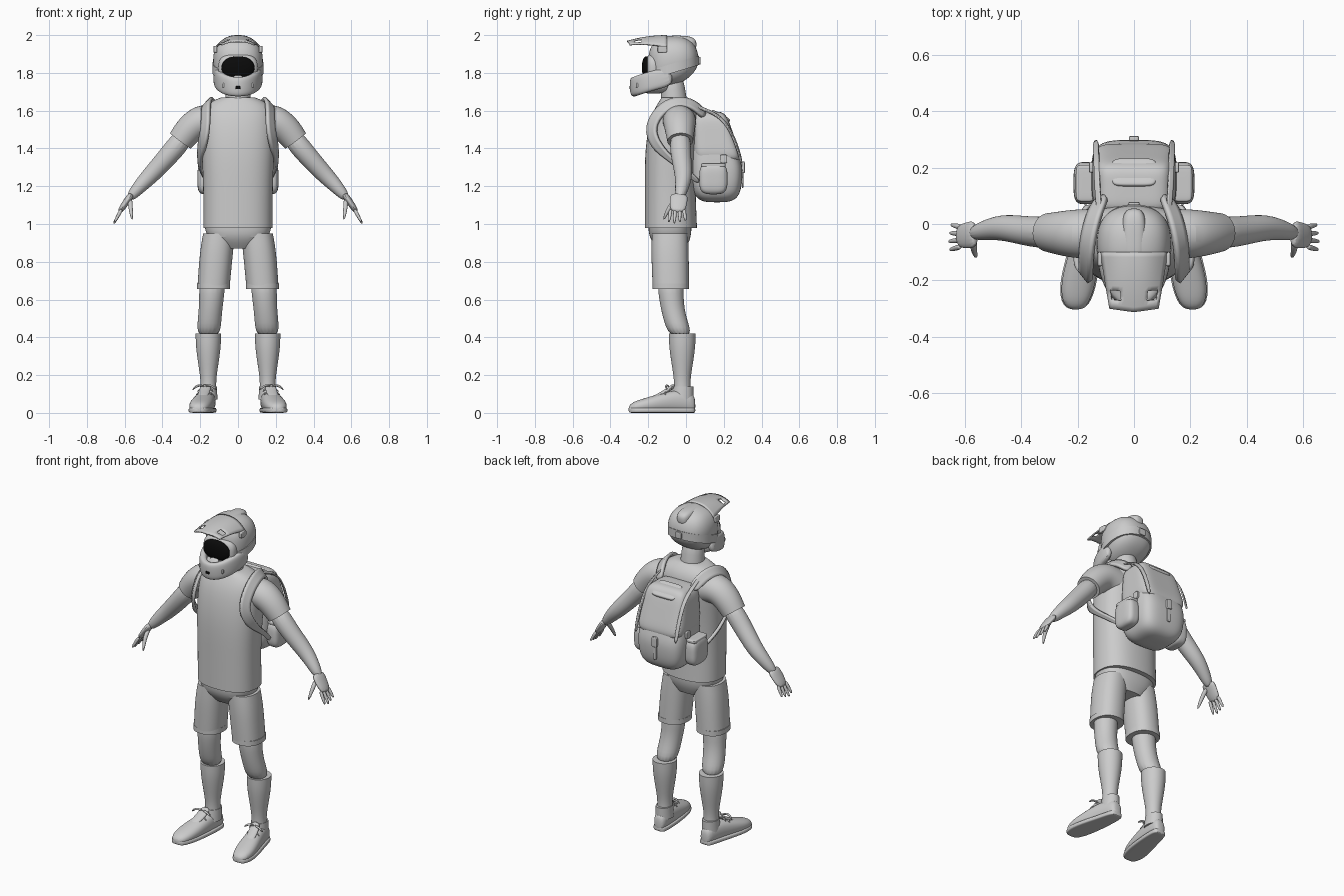
import bpy, bmesh, math
from mathutils import Vector, Matrix

cube = bpy.data.objects.get("Cube")
if cube:
    bpy.data.objects.remove(cube)


def material(name, value):
    made = bpy.data.materials.new(name)
    made.use_nodes = True
    colour = (value, value, value, 1)
    made.diffuse_color = colour
    made.node_tree.nodes["Principled BSDF"].inputs["Base Color"].default_value = colour
    return made


GREY = material("plain grey", .6)
BLACK = material("lens black", .003)
ACROSS, ALONG, UP = Matrix.Identity(3)


def finish(name, bm, mat=GREY, mirror=False, smooth=2, warp=None, thickness=0):
    """Turn a bmesh into a smooth object, optionally mirrored across x."""
    if warp:
        for vert in bm.verts:
            warp(vert.co)
    bmesh.ops.recalc_face_normals(bm, faces=bm.faces)
    mesh = bpy.data.meshes.new(name)
    bm.to_mesh(mesh)
    bm.free()
    mesh.materials.append(mat)
    part = bpy.data.objects.new(name, mesh)
    bpy.context.collection.objects.link(part)
    if mirror:
        part.modifiers.new("Mirror", "MIRROR").use_mirror_merge = False
    if smooth:
        subdivision = part.modifiers.new("Subdivision", "SUBSURF")
        subdivision.levels = subdivision.render_levels = smooth
    if thickness:
        solidify = part.modifiers.new("Solidify", "SOLIDIFY")
        solidify.thickness = thickness
        solidify.offset = 0
    bpy.ops.object.select_all(action="DESELECT")
    part.select_set(True)
    bpy.context.view_layer.objects.active = part
    bpy.ops.object.shade_smooth_by_angle(angle=math.radians(40))


def power(value, exponent):
    return math.copysign(abs(value) ** exponent, value)


def tube(name, rings, side=ALONG, axis=None, wide=1, square=2, count=16, crisp=False, **options):
    """Loft rings (x, y, z, radius[, radius along side])."""
    bm = bmesh.new()
    crease = bm.edges.layers.float.new("crease_edge")
    centres = [Vector(ring[:3]) for ring in rings]
    loops = []
    for i, ring in enumerate(rings):
        before, after = centres[max(i - 1, 0)], centres[min(i + 1, len(rings) - 1)]
        direction = axis or (after - before).normalized()
        v = (side - direction * side.dot(direction)).normalized()
        u = v.cross(direction) * ring[3]
        v *= ring[4] if len(ring) > 4 else ring[3] * wide
        angles = [math.tau * k / count for k in range(count)]
        loops.append([bm.verts.new(centres[i] + u * power(math.cos(a), 2 / square)
                                   + v * power(math.sin(a), 2 / square)) for a in angles])
    for low, high in zip(loops, loops[1:]):
        for k in range(count):
            bm.faces.new((low[k - 1], low[k], high[k], high[k - 1]))
    for loop in (loops[0], loops[-1]):
        for edge in bm.faces.new(loop).edges:
            edge[crease] = float(crisp)
    finish(name, bm, **options)


def stack(name, rows, **options):
    """Loft upright rows (z, front y, back y, half width)."""
    tube(name, [(0, (front + back) / 2, z, width, (back - front) / 2) for z, front, back, width in rows],
         axis=UP, crisp=True, count=20, **options)


def pebble(name, place, size, square=6, tilt=0, **options):
    """Rounded solid of the given half sizes: an ellipsoid at square 2, a box when higher."""
    bm = bmesh.new()
    bmesh.ops.create_cube(bm, size=2)
    bmesh.ops.subdivide_edges(bm, edges=bm.edges[:], cuts=9, use_grid_fill=True)
    for vert in bm.verts:
        vert.co /= sum(abs(c) ** square for c in vert.co) ** (1 / square)
    bm.transform(Matrix.Translation(place) @ Matrix.Rotation(tilt, 4, "X") @ Matrix.Diagonal((*size, 1)))
    finish(name, bm, smooth=1, **options)


def strap(name, points, half_width, thickness):
    """Flat strap facing away from the middle of the chest; half_width is a rule on height."""
    bm = bmesh.new()
    path, pairs = [Vector(p) for p in points], []
    for i, point in enumerate(path):
        direction = path[min(i + 1, len(path) - 1)] - path[max(i - 1, 0)]
        outward = point - Vector((0, -.07, 1.5))
        edge = direction.cross(outward).normalized() * half_width(point.z)
        pairs.append((bm.verts.new(point + edge), bm.verts.new(point - edge)))
    for (a, b), (c, d) in zip(pairs, pairs[1:]):
        bm.faces.new((a, b, d, c))
    finish(name, bm, mirror=True, thickness=thickness)


# Shirt and neck
stack("shirt_body", [(.98, -.22, .06, .186), (1.2, -.22, .05, .185), (1.4, -.22, .06, .195),
                     (1.57, -.19, .08, .2), (1.64, -.15, .05, .17), (1.67, -.13, .01, .09)], square=2.4)
tube("neck", [(0, -.06, 1.6, .08), (0, -.065, 1.68, .065), (0, -.08, 1.8, .065)])
tube("shirt_sleeve", [(.12, -.035, 1.54, .09), (.2, -.035, 1.55, .09), (.26, -.033, 1.5, .08),
                      (.305, -.03, 1.44, .07)], crisp=True, mirror=True)

# Arms and hands
tube("arm", [(.27, -.03, 1.48, .06), (.36, -.03, 1.37, .055), (.46, -.01, 1.26, .048),
             (.52, -.02, 1.2, .038), (.58, -.035, 1.13, .024)], mirror=True)
tube("palm", [(.56, -.035, 1.16, .02), (.59, -.04, 1.12, .018), (.63, -.045, 1.06, .016)],
     wide=2.6, mirror=True)
for i, finger in enumerate(("index", "middle", "ring", "little")):
    y = -.08 + i * .023
    length = .08 - .008 * abs(i - 1)
    tube(finger + "_finger", [(.615 + length * t * .55, y * (1 + t * .3) + t * .012, 1.08 - length * t, .012 - t * .005)
                              for t in (0, .5, 1)], count=8, mirror=True)
tube("thumb", [(.57, -.05, 1.13, .015), (.57, -.09, 1.09, .013), (.56, -.12, 1.02, .007)], count=8, mirror=True)

# Shorts, legs and socks
stack("shorts_waist", [(.87, -.15, 0, .1), (.93, -.2, .03, .17), (1, -.2, .03, .18)], square=2.5)
tube("shorts_leg", [(.1, -.085, .95, .086), (.115, -.085, .85, .09), (.13, -.08, .66, .087)],
     axis=UP, wide=1.13, square=2.3, crisp=True, mirror=True)
tube("shorts_hem", [(.13, -.08, z, .09) for z in (.685, .655)],
     axis=UP, wide=1.1, square=2.3, crisp=True, mirror=True)
tube("leg", [(.135, -.08, .72, .075), (.14, -.08, .6, .065), (.15, -.06, .5, .063), (.157, -.025, .4, .066)],
     axis=UP, mirror=True)
tube("sock", [(.157, -.02, z, radius) for z, radius in ((.42, .069), (.35, .068), (.26, .055), (.17, .04), (.1, .045))],
     axis=UP, wide=1.05, crisp=True, mirror=True)

# Shoes: splayed outward towards the toe
foot = [(.05, .02, .035), (.035, .04, .055), (-.05, .05, .065), (-.2, .066, .042), (-.28, .05, .03), (-.305, .02, .018)]


def splay(co):
    co.x += min(.05, max(0, -co.y) * .2)


tube("shoe_upper", [(.157, y, height, width, height) for y, width, height in foot],
     side=UP, axis=-ALONG, square=2.3, mirror=True, warp=splay)
tube("shoe_sole", [(.157, y, .014, width + .004, .014) for y, width, height in foot],
     side=UP, axis=-ALONG, square=5, mirror=True, warp=splay)
tube("shoe_collar", [(.157, -.02, .07, .05), (.157, -.015, .14, .046)], axis=UP, wide=1.2, crisp=True, mirror=True)
tube("shoe_tongue", [(.157, -.06, .15, .03), (.157, -.1, .115, .03), (.157, -.18, .075, .03)],
     side=UP, wide=.4, mirror=True, warp=splay)
for i in range(4):
    tube(f"lace_{i + 1}", [(.157 + s * .022, -.08 - i * .03, .139 - i * .017 - .007 * s * s, .005)
                           for s in (-2, -1, 0, 1, 2)], count=6, mirror=True, warp=splay)
for place, s in (("inner", -1), ("outer", 1)):
    tube(f"lace_bow_{place}", [(.157, -.09, .14, .006), (.157 + s * .035, -.11, .15, .008),
                               (.157 + s * .065, -.1, .12, .005)], count=6, mirror=True, warp=splay)


# Helmet shell and goggle strap
def droop(co):
    co.z += .3 * (co.y + .06) * max(0, min(1, (1.9 - co.z) / .15))


def rise(co):
    co.z += .3 * (co.y + .07)


pebble("helmet_shell", (0, -.067, 1.865), (.132, .133, .13), square=2.4, warp=droop)
stack("goggle_strap", [(z, -.205, .072, .137) for z in (1.8, 1.85)], square=2.2, warp=rise)
pebble("rear_buckle", (0, .07, 1.865), (.02, .008, .02))
pebble("crown_ridge", (0, -.05, 1.95), (.045, .105, .047), square=3)

# Chin bar wraps around the jaw and dips to the front
sweep = [math.pi * (k / 8 - .5) for k in range(9)]
tube("chin_bar", [(.112 * math.sin(a), -.07 - .21 * math.cos(a) ** .8, 1.785 - .06 * math.cos(a), .023, .052)
                  for a in sweep], side=UP, square=3)
pebble("chin_liner", (0, -.17, 1.735), (.085, .09, .045), square=2.5)
pebble("mouth_vent", (0, -.285, 1.722), (.022, .01, .02))
pebble("mouth_vent_opening", (0, -.295, 1.722), (.013, .004, .008), mat=BLACK)
pebble("cheek_vent", (.068, -.255, 1.735), (.015, .01, .013), mirror=True)

# Goggles
pebble("goggle_frame", (0, -.17, 1.825), (.105, .045, .077), square=2.8)
pebble("goggle_lens", (0, -.208, 1.828), (.088, .026, .06), square=2.2, mat=BLACK)
tube("nose_guard", [(0, -.215, 1.79, .02), (0, -.24, 1.765, .035), (0, -.245, 1.74, .04)], wide=.3)


# Visor sheet with two open slots near its tip
def visor_shape(co):
    side, reach = co.x, (1 - co.y) / 2
    co.x = side * (.118 - .032 * reach)
    co.y = -.1 - .2 * reach - .012 * reach * (1 - abs(side))
    co.z = 1.996 - .03 * reach ** 2 - (.062 - .045 * reach) * abs(side) ** 2.5


bm = bmesh.new()
bmesh.ops.create_grid(bm, x_segments=16, y_segments=12, size=1)
middles = {face: face.calc_center_median() for face in bm.faces}
slots = [face for face, m in middles.items() if .55 < abs(m.x) < .85 and -.7 < m.y < -.35]
bmesh.ops.delete(bm, context="FACES", geom=slots)
finish("visor", bm, smooth=0, warp=visor_shape, thickness=.008)
pebble("visor_mount", (.12, -.125, 1.925), (.01, .025, .018), mirror=True)


# Backpack: narrows and leans towards the shoulders
def lean(co):
    amount = max(0, co.z - 1.3)
    co.x *= 1 - .6 * amount
    co.y -= (co.y - .03) * 1.2 * amount


pebble("backpack_body", (0, .163, 1.35), (.153, .137, .235), square=4, warp=lean)
pebble("backpack_lid", (0, .175, 1.46), (.157, .135, .135), warp=lean)
pebble("lid_pad", (0, .18, 1.565), (.08, .055, .018), tilt=-.5)
pebble("side_pocket", (.172, .145, 1.24), (.043, .075, .083), square=3.5, mirror=True)
pebble("pocket_flap", (.172, .145, 1.312), (.035, .065, .011), mirror=True)
pebble("front_buckle", (0, .303, 1.3), (.018, .009, .03))
pebble("front_buckle_strap", (0, .3, 1.24), (.011, .004, .05))
pebble("side_buckle", (.152, .2, 1.345), (.008, .018, .022), mirror=True)

# Straps
strap("shoulder_strap", [(.11, .1, 1.57), (.14, .045, 1.635), (.165, -.05, 1.655), (.172, -.14, 1.605),
                         (.17, -.195, 1.51), (.19, -.165, 1.42), (.203, -.09, 1.35), (.197, 0, 1.28), (.16, .07, 1.22)],
      lambda z: .032 if z > 1.4 else .013, .018)
strap("compression_strap", [(.12, .02, 1.635), (.13, .12, 1.6), (.132, .21, 1.55), (.135, .27, 1.42), (.135, .295, 1.32)],
      lambda z: .01, .008)
